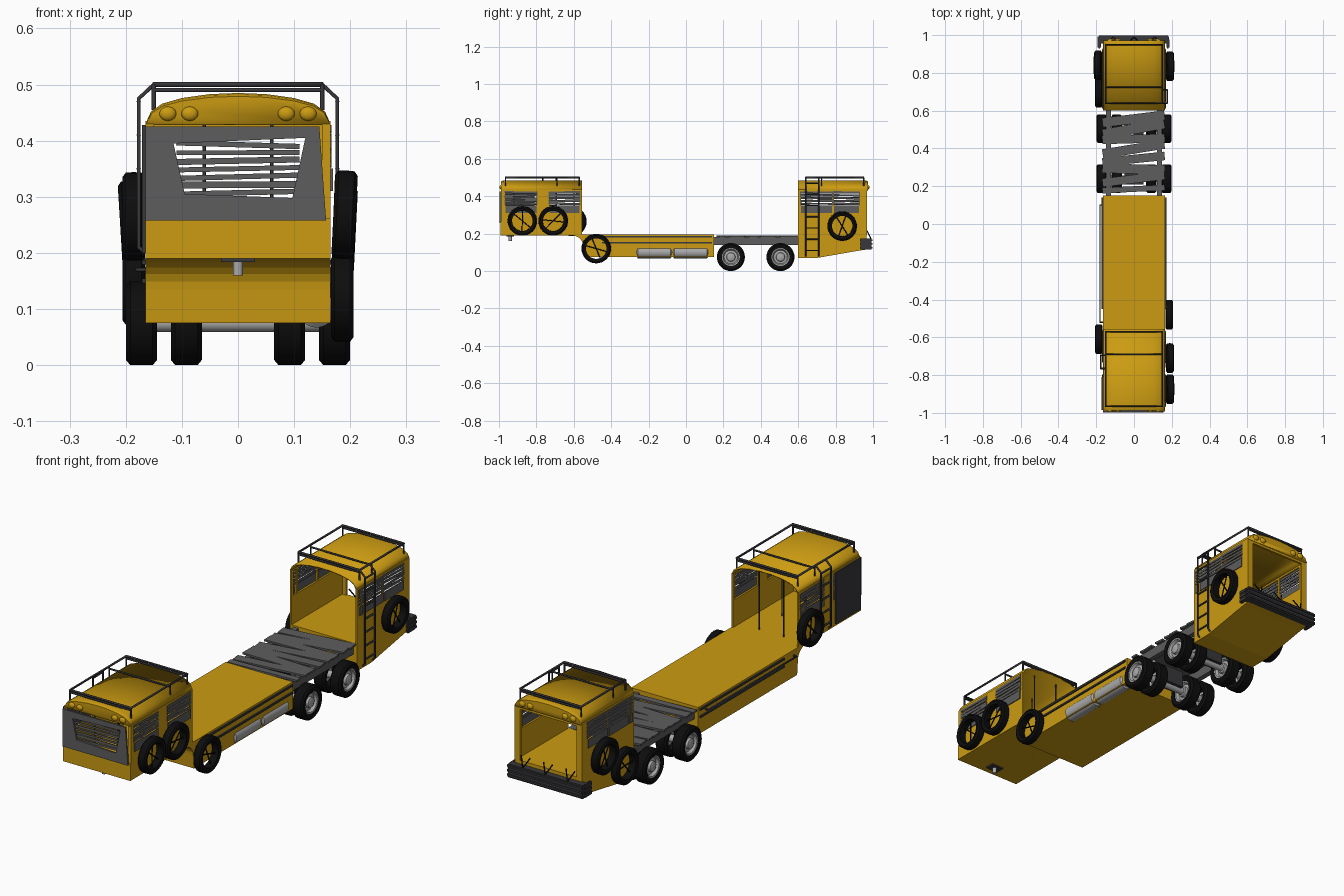
import bpy, bmesh, math, random
from mathutils import Vector, Matrix

random.seed(4)
cube = bpy.data.objects.get("Cube")
if cube:
    bpy.data.objects.remove(cube)


def material(name, r, g, b):
    m = bpy.data.materials.new(name)
    m.use_nodes = True
    m.diffuse_color = (r, g, b, 1)
    m.node_tree.nodes["Principled BSDF"].inputs["Base Color"].default_value = (r, g, b, 1)
    return m


YELLOW = material("bus yellow", .6, .33, .006)
GREY = material("scrap grey", .11, .11, .11)
DARK = material("dark steel", .04, .04, .045)
BLACK = material("tyre black", .004, .004, .004)
SILVER = material("silver", .4, .4, .4)


def finish(name, bm, mat, smooth=False):
    bmesh.ops.recalc_face_normals(bm, faces=bm.faces)
    mesh = bpy.data.meshes.new(name)
    bm.to_mesh(mesh)
    bm.free()
    mesh.materials.append(mat)
    ob = bpy.data.objects.new(name, mesh)
    bpy.context.collection.objects.link(ob)
    if smooth:
        bpy.ops.object.select_all(action='DESELECT')
        ob.select_set(True)
        bpy.context.view_layer.objects.active = ob
        bpy.ops.object.shade_smooth_by_angle(angle=math.radians(40))
    return ob


def box(name, x, y, z, mat, turn=0, axis='Z', bevel=0):
    """Box from three (low, high) ranges, optionally turned about its centre."""
    spans = (x, y, z)
    mid = Vector([(a + b) / 2 for a, b in spans])
    size = [b - a for a, b in spans]
    bm = bmesh.new()
    bmesh.ops.create_cube(bm, size=1, matrix=Matrix.Translation(mid)
                          @ Matrix.Rotation(turn, 4, axis) @ Matrix.Diagonal((*size, 1)))
    if bevel:
        bmesh.ops.bevel(bm, geom=bm.edges[:], offset=bevel, segments=2, affect='EDGES')
    return finish(name, bm, mat)


def prism(name, points, depth, mat):
    """Extrude a closed polygon of 3D points by a vector."""
    bm = bmesh.new()
    face = bm.faces.new([bm.verts.new(p) for p in points])
    out = bmesh.ops.extrude_face_region(bm, geom=[face])
    bmesh.ops.translate(bm, vec=depth, verts=[v for v in out['geom'] if isinstance(v, bmesh.types.BMVert)])
    return finish(name, bm, mat)


def lathe(name, profile, loc, mat, closed=True, tilt=0, steps=32):
    """Spin (radius, x) points about the x axis."""
    bm = bmesh.new()
    vs = [bm.verts.new((x, 0, r)) for r, x in profile]
    pairs = list(zip(vs, vs[1:] + vs[:1])) if closed else list(zip(vs, vs[1:]))
    es = [bm.edges.new(p) for p in pairs]
    bmesh.ops.spin(bm, geom=vs + es, cent=(0, 0, 0), axis=(1, 0, 0), angle=math.tau, steps=steps)
    bmesh.ops.remove_doubles(bm, verts=bm.verts, dist=1e-5)
    bm.transform(Matrix.Translation(loc) @ Matrix.Rotation(tilt, 4, 'Y'))
    return finish(name, bm, mat, True)


def pipe(name, paths, r, mat, cyclic=False):
    curve = bpy.data.curves.new(name, 'CURVE')
    curve.dimensions = '3D'
    curve.bevel_depth = r
    curve.bevel_resolution = 1
    curve.use_fill_caps = True
    for path in paths:
        sp = curve.splines.new('POLY')
        sp.points.add(len(path) - 1)
        sp.use_cyclic_u = cyclic
        for p, co in zip(sp.points, path):
            p.co = (*co, 1)
    temp = bpy.data.objects.new(name, curve)
    bpy.context.collection.objects.link(temp)
    bpy.context.view_layer.update()
    mesh = bpy.data.meshes.new_from_object(temp.evaluated_get(bpy.context.evaluated_depsgraph_get()))
    bpy.data.objects.remove(temp)
    mesh.materials.clear()
    mesh.materials.append(mat)
    ob = bpy.data.objects.new(name, mesh)
    bpy.context.collection.objects.link(ob)
    return ob


W = .165
FLOOR = .19

# Low deck with curved gooseneck, front floor and rear hull
neck = [(-.61 + .06 * math.sin(a), .135 + .055 * math.cos(a)) for a in [i * math.pi / 12 for i in range(7)]]
deck = [(-.99, .195), (-.99, FLOOR)] + neck + [(-.545, .075), (.15, .075), (.15, .195)]
prism("deck", [(-W, y, z) for y, z in deck], (2 * W, 0, 0), YELLOW)
hull = [(.6, .07), (.7, .07), (.93, .11), (.965, .115), (.965, FLOOR), (.6, FLOOR)]
prism("rear_hull", [(-W, y, z) for y, z in hull], (2 * W, 0, 0), YELLOW)
for s in (-1, 1):
    for z in (.15, .183):
        box("deck_rail", sorted((s * W, s * (W + .006))), (-.45, .14), (z - .004, z + .004), DARK)
pipe("side_rail", [[(-W, -.52, .17), (-.18, -.52, .17), (-.18, .1, .17), (-W, .1, .17)]], .004, DARK)

# Plank bridge over the axles
for s in (-1, 1):
    box("frame_beam", (s * .135 - .012, s * .135 + .012), (.15, .6), (.14, .183), GREY)
y = .185
for i, h in enumerate((.03, .045, .05, .045, .05, .045, .055, .05)):
    box("bridge_plank", (-.168, .163), (y - h / 2, y + h / 2), (.182, .19),
        GREY, (.05, .12, -.03, .1, .16, .03, .18, .12)[i])
    y += .053


def roof(name, closed, opened):
    """Arched roof shell with a rounded, filled end and two pairs of lamps."""
    half = [(0, .485), (.05, .483), (.1, .476), (.135, .466), (.155, .452), (W, .43)]
    arch = [(-x, z) for x, z in half[:0:-1]] + half
    s = 1 if opened > closed else -1
    bm = bmesh.new()
    rows = []
    for yy, k in ((closed, .9), (closed + s * .006, .96), (closed + s * .02, 1), (opened, 1)):
        rows.append([bm.verts.new((x * (.9 + k / 10), yy, .425 + (z - .425) * k)) for x, z in arch])
    for a, b in zip(rows, rows[1:]):
        for i in range(len(arch) - 1):
            bm.faces.new((a[i], a[i + 1], b[i + 1], b[i]))
    bm.faces.new(rows[0])
    ob = finish(name, bm, YELLOW, True)
    mod = ob.modifiers.new("thickness", 'SOLIDIFY')
    mod.thickness = .006
    for x in (-.125, -.086, .086, .125):
        bm = bmesh.new()
        bmesh.ops.create_uvsphere(bm, u_segments=16, v_segments=10, radius=.015, matrix=Matrix.Translation(
            (x, closed, .448)) @ Matrix.Diagonal((1, .6, .85, 1)))
        finish("roof_lamp", bm, YELLOW, True)


def slats(name, along, a, b, z0, z1, n, fixed):
    """Crooked strips spanning a..b along one axis."""
    for i in range(n):
        z = z0 + (i + .5) * (z1 - z0) / n
        h = (z1 - z0) / n * random.uniform(.3, .42)
        span, flat = (a, b), (fixed - .002, fixed + .002)
        t = random.uniform(-.03, .03)
        if along == 'y':
            box(name, flat, span, (z - h, z + h), GREY, t, 'X')
        else:
            box(name, span, flat, (z - h, z + h), GREY, t, 'Y')


def cabin(name, lo, hi, windows, closed, crossbars):
    """Side walls with boarded windows, roof and roof rack."""
    for s in (-1, 1):
        wall = sorted((s * W, s * (W - .008)))
        box(name + "_side_panel", wall, (lo, hi), (FLOOR, .315), YELLOW)
        box(name + "_top_band", wall, (lo, hi), (.425, .435), YELLOW)
        edges = [lo] + [v for w in windows for v in w] + [hi]
        for a, b in zip(edges[::2], edges[1::2]):
            box(name + "_pillar", wall, (a, b), (.31, .43), YELLOW)
        for a, b in windows:
            box(name + "_window_board", sorted((s * W, s * (W + .004))), (a, b), (.31, .35), GREY)
            slats(name + "_window_slat", 'y', a - .005, b + .005, .352, .428, 5, s * W)
    roof(name + "_roof", closed, lo if closed > lo + .1 else hi)
    rack, top = .15, .5
    a, b = crossbars[0], crossbars[-1]
    pipe(name + "_rack_frame", [[(-rack, a, top), (rack, a, top), (rack, b, top), (-rack, b, top)]],
         .005, DARK, True)
    bars = [[(-rack, c, .49), (rack, c, .49)] for c in crossbars]
    legs = [[(s * rack, c, .455), (s * rack, c, top)] for s in (-1, 1) for c in crossbars]
    pipe(name + "_rack_bars", bars + legs, .004, DARK)


cabin("front_cabin", -.985, -.555, [(-.965, -.8), (-.73, -.57)], -.988, (-.965, -.69, -.57))
cabin("rear_cabin", .6, .965, [(.615, .635), (.645, .78), (.79, .925)], .972, (.64, .725, .95))

# Front face: lower panel, boarded windscreen, door
box("front_lower_panel", (-W, W), (-.992, -.98), (FLOOR, .262), YELLOW)
outer = [(-W, .258), (.157, .258), (.145, .425), (-W, .425)]
inner = [(-.095, .305), (.097, .298), (.12, .405), (-.115, .395)]
for i in range(4):
    j = (i + 1) % 4
    ring = [outer[i], outer[j], inner[j], inner[i]]
    prism("windscreen_plate", [(x, -.998, z) for x, z in ring], (0, .008, 0), GREY)
slats("windscreen_slat", 'x', -.11, .11, .3, .4, 7, -.988)
for s in (-1, 1):
    box("front_corner_post", sorted((s * W, s * .15)), (-.988, -.978), (.26, .43), YELLOW)
box("door_plate", (-.171, -W), (-.985, -.81), (.2, .428), DARK)
lathe("hitch_pin", [(0, 0), (.009, 0), (.009, .03), (0, .03)], (0, -.94, .16), SILVER, False, -math.pi / 2, 12)
box("hitch_plate", (-.03, .03), (-.96, -.92), (.184, .19), DARK)

# Rear face: posts, header, bumper with struts
for s in (-1, 1):
    box("rear_post", sorted((s * W, s * .138)), (.957, .967), (FLOOR, .43), YELLOW)
box("rear_header", (-W, W), (.957, .967), (.418, .432), YELLOW)
for i in range(3):
    z = .115 + .02 * i
    box("bumper_bar", (-.192, .186), (.955, .998), (z, z + .02), DARK, bevel=.006)
    for x in (-.192, .171):
        box("bumper_end", (x, x + .016), (.93, .98), (z, z + .02), DARK, bevel=.004)
pipe("bumper_struts", [[(x - .022, .968, .215), (x, .99, .172), (x + .022, .968, .215)]
                       for x in (-.11, 0, .11)], .003, BLACK)

# Grab poles inside the front cabin
pipe("grab_poles", [[(x, yy, FLOOR), (x, yy, .478)] for x in (-.06, .06) for yy in (-.92, -.76, -.6)],
     .003, DARK)


def ladder(name, s, y0, y1, z0, rungs):
    x = s * .177
    rails = [[(s * W, c, z0), (x, c, z0 + .01), (x, c, .475), (s * .15, c, .5)] for c in (y0, y1)]
    steps = [[(x, y0, z), (x, y1, z)] for z in [z0 + .03 + i * .06 for i in range(rungs)]]
    pipe(name, rails + steps, .004, DARK)


ladder("rear_ladder", 1, .64, .71, .08, 7)
ladder("front_ladder", -1, -.765, -.695, .2, 5)

# Spare tyres with crossed straps
tyre = [(.055, -.016), (.07, -.02), (.078, -.014), (.079, 0), (.078, .014), (.07, .02), (.055, .016)]
for s, yy, z, tilt in ((1, -.875, .268, .05), (1, -.71, .268, .04), (1, -.48, .12, 0), (1, .835, .24, .05),
                       (-1, -.61, .265, 0), (-1, .695, .15, 0), (-1, .84, .25, -.06)):
    x = s * (.19 if tilt else .186)
    lathe("spare_tyre", tyre, (x, yy, z), BLACK, tilt=tilt)
    a = yy * 9
    ends = [(.062 * math.cos(a + k), .062 * math.sin(a + k)) for k in (0, .9)]
    pipe("spare_straps", [[(x, yy - u, z - v), (x, yy + u, z + v)] for u, v in ends], .003, BLACK)

# Twin wheels and axles
wheel = [(.048, -.024), (.066, -.0275), (.075, -.02), (.075, .02), (.066, .0275), (.048, .024)]
rim = [(.049, .022), (.042, .02), (.036, .008), (.024, .01), (.022, .02), (.012, .024), (0, .024)]
for yy in (.24, .505):
    lathe("axle", [(0, -.17), (.016, -.17), (.016, .17), (0, .17)], (0, yy, .075), SILVER, False, steps=16)
    box("axle_mount", (-.05, .05), (yy - .03, yy + .03), (.075, .15), DARK)
    for s in (-1, 1):
        for x in (.172, .092):
            lathe("wheel_tyre", wheel, (s * x, yy, .075), BLACK)
            out = s if x > .1 else -s
            lathe("wheel_rim", [(r, d * out) for r, d in rim], (s * x, yy, .075), SILVER, False)

# Fuel tanks lying along the deck
tank = [(0, 0), (.024, 0), (.033, .008), (.033, .182), (.024, .19), (0, .19)]
for start in (-.265, -.07):
    ob = lathe("fuel_tank", tank, (0, 0, 0), SILVER, False)
    ob.data.transform(Matrix.Translation((.14, start, .1)) @ Matrix.Rotation(math.pi / 2, 4, 'Z'))
